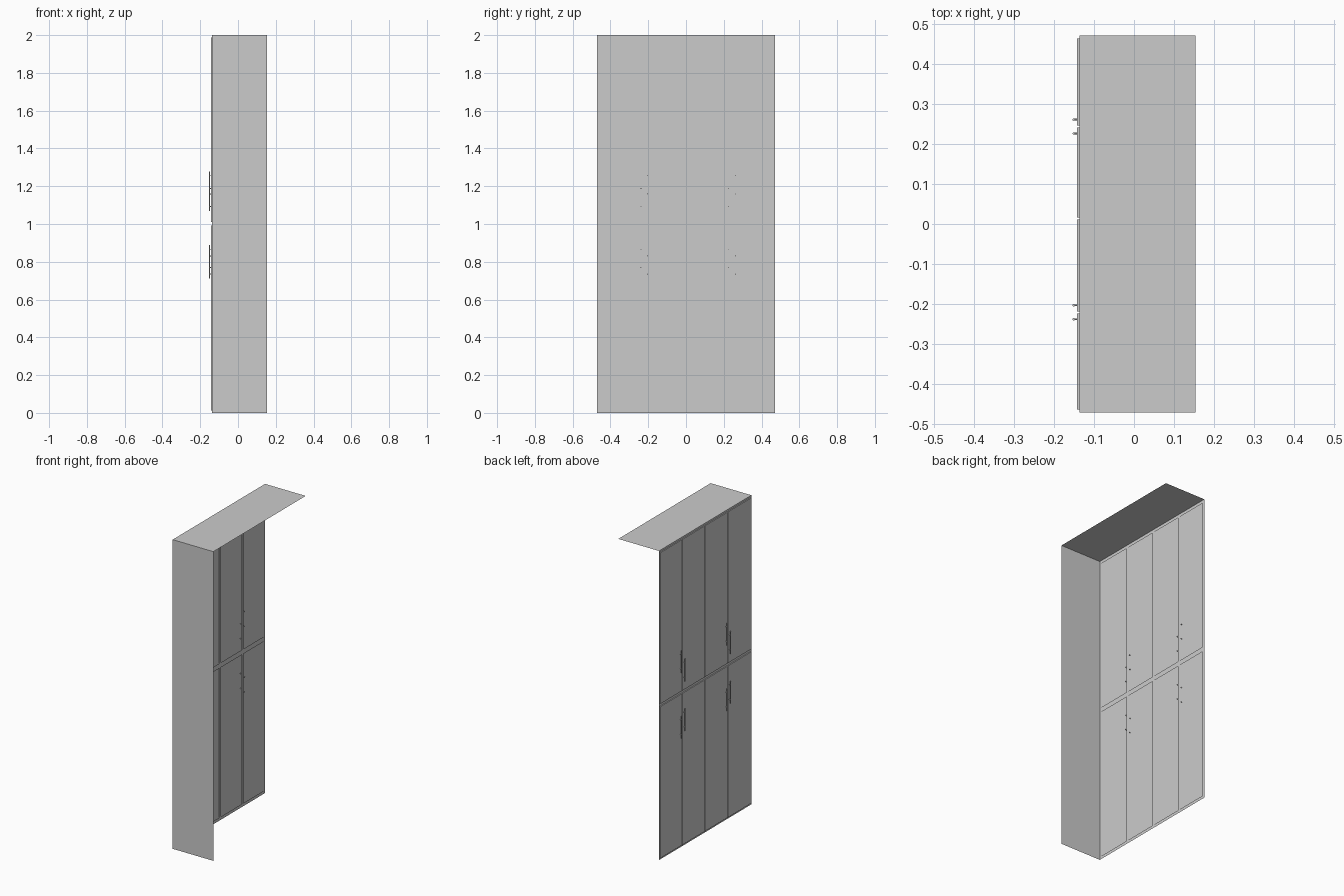
import bpy, bmesh
from mathutils import Matrix

if "Cube" in bpy.data.objects:
    bpy.data.objects.remove(bpy.data.objects["Cube"])

X_BACK, X_FRAME, X_DOOR = 0.154, -0.137, -0.143
HALF_Y, TOP = 0.472, 2.0


def finish(name, bm):
    me = bpy.data.meshes.new(name)
    bm.to_mesh(me)
    bm.free()
    ob = bpy.data.objects.new(name, me)
    bpy.context.collection.objects.link(ob)
    return ob


def sheet(name, *quads):
    bm = bmesh.new()
    for q in quads:
        bm.faces.new([bm.verts.new(p) for p in q])
    return finish(name, bm)


def box(name, lo, hi, open_back=False):
    bm = bmesh.new()
    size = [b - a for a, b in zip(lo, hi)]
    mid = [(a + b) / 2 for a, b in zip(lo, hi)]
    bmesh.ops.create_cube(bm, size=1, matrix=Matrix.Translation(mid) @ Matrix.Diagonal((*size, 1)))
    if open_back:
        back = [f for f in bm.faces if f.normal.x > 0.9]
        bmesh.ops.delete(bm, geom=back, context='FACES_ONLY')
    return finish(name, bm)


def rod(bm, a, b, r):
    axis = 'X' if abs(b[0] - a[0]) > 1e-6 else 'Z'
    length = sum(abs(q - p) for p, q in zip(a, b))
    mid = [(p + q) / 2 for p, q in zip(a, b)]
    rot = Matrix.Rotation(1.5707963, 4, 'Y') if axis == 'X' else Matrix.Identity(4)
    bmesh.ops.create_cone(bm, cap_ends=True, segments=12, radius1=r, radius2=r,
                          depth=length, matrix=Matrix.Translation(mid) @ rot)


# Carcass: single sheets, open at the back, bottom and one side
sheet("top_panel", [(X_FRAME, -HALF_Y, TOP), (X_BACK, -HALF_Y, TOP),
                    (X_BACK, HALF_Y, TOP), (X_FRAME, HALF_Y, TOP)])
sheet("side_panel", [(X_FRAME, -HALF_Y, 0), (X_BACK, -HALF_Y, 0),
                     (X_BACK, -HALF_Y, TOP), (X_FRAME, -HALF_Y, TOP)])

# Front frame strips behind the door gaps
seams = [-0.221, 0.014, 0.244]


def strip(y0, y1, z0, z1):
    return [(X_FRAME, y1, z0), (X_FRAME, y0, z0), (X_FRAME, y0, z1), (X_FRAME, y1, z1)]


rows = [(0.012, 0.992), (1.01, 1.988)]
stiles = [(-HALF_Y, -0.455)] + [(s - 0.009, s + 0.009) for s in seams] + [(0.455, HALF_Y)]
rails = [(0, 0.02), (0.985, 1.017), (1.98, TOP)]
quads = [strip(-HALF_Y, HALF_Y, *r) for r in rails]
for a, b in zip(rails, rails[1:]):
    quads += [strip(*s, a[1], b[0]) for s in stiles]
sheet("front_frame", *quads)

# Doors: two rows of four shallow shells
edges = [-0.4665] + seams + [0.4665]
for row, (z0, z1) in zip(("lower", "upper"), rows):
    for i in range(4):
        box(f"{row}_door_{i + 1}", (X_DOOR, edges[i] + 0.0025, z0),
            (X_FRAME, edges[i + 1] - 0.0025, z1), open_back=True)

# Bar handles in pairs beside the outer seams
for s in (seams[0], seams[2]):
    for dy, zc in ((0.0175, 1.207), (-0.0175, 1.14), (0.0175, 0.8), (-0.0175, 0.818)):
        if zc == 0.8:
            zc = 0.783
        bm = bmesh.new()
        y = s + dy
        rod(bm, (-0.151, y, zc - 0.072), (-0.151, y, zc + 0.072), 0.003)
        for dz in (-0.048, 0.048):
            rod(bm, (-0.151, y, zc + dz), (-0.135, y, zc + dz), 0.0022)
        finish("door_handle", bm)
        bpy.context.collection.objects[-1].select_set(True)
        bpy.context.view_layer.objects.active = bpy.context.collection.objects[-1]
bpy.ops.object.shade_smooth_by_angle()
